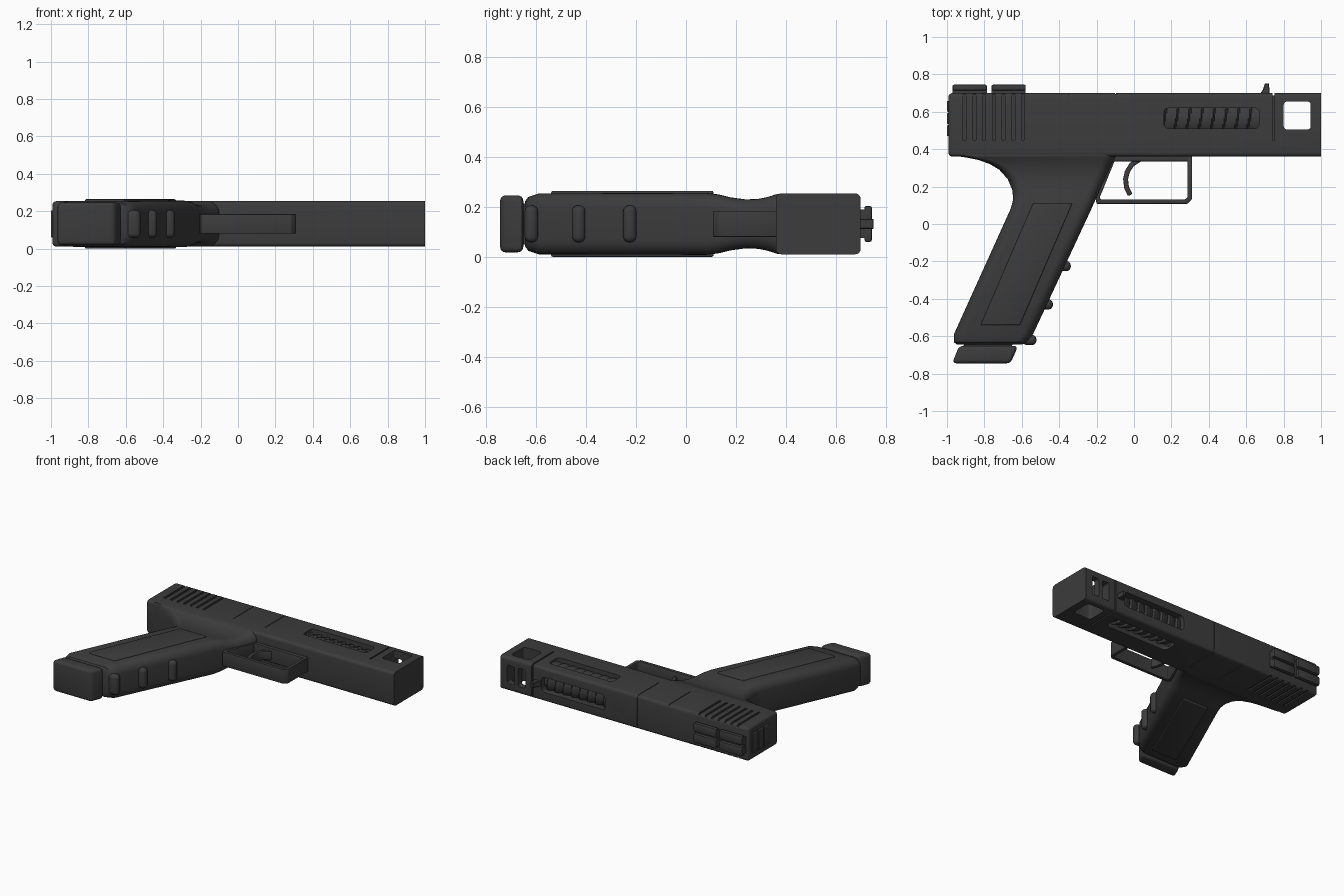
import bpy, bmesh, math
from mathutils import Vector

if "Cube" in bpy.data.objects:
    bpy.data.objects.remove(bpy.data.objects["Cube"])

C = 0.132  # mid-plane height of the whole model
mat = bpy.data.materials.new("dark_grey")
mat.diffuse_color = (0.045, 0.045, 0.045, 1)
mat.use_nodes = True
mat.node_tree.nodes["Principled BSDF"].inputs["Base Color"].default_value = mat.diffuse_color


def finish(name, bm):
    bmesh.ops.recalc_face_normals(bm, faces=bm.faces)
    me = bpy.data.meshes.new(name)
    bm.to_mesh(me)
    bm.free()
    ob = bpy.data.objects.new(name, me)
    bpy.context.collection.objects.link(ob)
    me.materials.append(mat)
    return ob


def round_edges(bm, edges, r, seg=3):
    if r:
        bmesh.ops.bevel(bm, geom=list(edges), offset=r, segments=seg, profile=0.5,
                        affect='EDGES', clamp_overlap=True)


def box(name, x, y, z, r=0.0, keep=lambda e: True, seg=3):
    bm = bmesh.new()
    bmesh.ops.create_cube(bm, size=1)
    for v in bm.verts:
        v.co = [a + (b - a) * (c + 0.5) for (a, b), c in zip((x, y, z), v.co)]
    round_edges(bm, [e for e in bm.edges if keep(e)], r, seg)
    return finish(name, bm)


def prism(name, pts, z0, z1, r=0.0, seg=3):
    bm = bmesh.new()
    f = bm.faces.new([bm.verts.new((x, y, z0)) for x, y in pts])
    ext = bmesh.ops.extrude_face_region(bm, geom=[f])["geom"]
    for v in ext:
        if isinstance(v, bmesh.types.BMVert):
            v.co.z = z1
    round_edges(bm, bm.edges, r, seg)
    return finish(name, bm)


def strip(name, pts, t, half, r):
    """Constant-width band along a path in the side plane."""
    P = [Vector(p) for p in pts]
    left, right = [], []
    for i, p in enumerate(P):
        a = (p - P[i - 1]).normalized() if i else (P[1] - p).normalized()
        b = (P[i + 1] - p).normalized() if i < len(P) - 1 else a
        n = Vector((-(a + b).y, (a + b).x)).normalized()
        n *= t / 2 / max(0.4, n.dot(Vector((-a.y, a.x))))
        left.append(p + n)
        right.append(p - n)
    return prism(name, left + right[::-1], C - half, C + half, r, 2)


def cylinder(name, r, length, loc, axis):
    bm = bmesh.new()
    bmesh.ops.create_cone(bm, cap_ends=True, segments=32, radius1=r, radius2=r, depth=length)
    q = Vector((0, 0, 1)).rotation_difference(Vector(axis))
    for v in bm.verts:
        v.co = q @ v.co + Vector(loc)
    return finish(name, bm)


def cut(ob, cutter):
    m = ob.modifiers.new("cut", 'BOOLEAN')
    m.operation, m.solver, m.object = 'DIFFERENCE', 'EXACT', cutter
    bpy.context.view_layer.objects.active = ob
    bpy.ops.object.modifier_apply(modifier=m.name)
    bpy.data.objects.remove(cutter)


# Main upper body, rounded everywhere but the front face
slide = box("slide", (-0.992, 1.0), (0.36, 0.70), (0.01, 0.254), 0.022,
            lambda e: not all(v.co.x > 0.99 for v in e.verts), 4)

# Front block windows, top vents and bore
cut(slide, box("c", (0.80, 0.945), (0.505, 0.655), (-0.1, 0.4), 0.018,
               lambda e: abs(e.verts[0].co.z - e.verts[1].co.z) > 0.1))
for x in (0.80, 0.887):
    cut(slide, box("c", (x, x + 0.058), (0.60, 0.8), (0.065, 0.199), 0.012))
cut(slide, cylinder("c", 0.045, 0.2, (1.01, 0.56, C), (1, 0, 0)))

# Long side and top openings
cut(slide, box("c", (0.16, 0.67), (0.51, 0.62), (-0.1, 0.4), 0.025))
cut(slide, box("c", (0.16, 0.67), (0.56, 0.8), (0.078, 0.186), 0.025))

# Gap behind the front block, panel lines and rear gripping grooves
grooves = [(0.745, 0.010, 0.014), (-0.35, 0.005, 0.006), (-0.10, 0.005, 0.006)]
grooves += [(-0.905 + 0.052 * i, 0.016, 0.010) for i in range(7)]
for x, w, d in grooves:
    for z in ((-0.1, 0.01 + d), (0.254 - d, 0.4)):
        cut(slide, box("c", (x - w / 2, x + w / 2), (0.45, 0.8), z))
for x, w, d in (grooves[0], grooves[2]):
    cut(slide, box("c", (x - w / 2, x + w / 2), (0.70 - d, 0.8), (-0.1, 0.4)))

# Spiral-ribbed inner tube
bm = bmesh.new()
NX, NA = 72, 40
rings = []
for i in range(NX + 1):
    x = 0.155 + 0.52 * i / NX
    ring = []
    for j in range(NA):
        a = 2 * math.pi * j / NA
        ph = (x / 0.065 + 2 * j / NA) % 1
        r = 0.092 + 0.016 * min(1, ph * 1.3)
        ring.append(bm.verts.new((x, 0.565 + r * math.cos(a), C + r * math.sin(a))))
    rings.append(ring)
for a, b in zip(rings, rings[1:]):
    for j in range(NA):
        k = (j + 1) % NA
        bm.faces.new((a[j], a[k], b[k], b[j]))
bm.faces.new(rings[0])
bm.faces.new(rings[-1])
finish("inner_tube", bm)

# Rear plate and sights
for i, y in enumerate((0.47, 0.535, 0.60)):
    box(f"rear_plate_{i}", (-1.0, -0.97), (y, y + 0.058), (0.06, 0.204), 0.005)
for i, x in enumerate((-0.97, -0.762)):
    box(f"rear_sight_base_{i}", (x, x + 0.183), (0.69, 0.722), (0.075, 0.189))
    for k, z in enumerate((0.06, 0.139)):
        box(f"rear_sight_rail_{i}{k}", (x, x + 0.183), (0.715, 0.745), (z, z + 0.065), 0.008, seg=2)
prism("front_sight", [(0.67, 0.69), (0.725, 0.69), (0.722, 0.752), (0.70, 0.752), (0.69, 0.72)],
      C - 0.02, C + 0.02, 0.003, 1)

# Grip lofted from rounded sections: y, back x, front x, half thickness
rows = [(-0.645, -0.945, -0.60, 0.09), (-0.632, -0.963, -0.57, 0.108), (-0.59, -0.963, -0.54, 0.122),
        (0.08, -0.66, -0.228, 0.124), (0.13, -0.646, -0.206, 0.118), (0.18, -0.65, -0.185, 0.106),
        (0.24, -0.675, -0.155, 0.098), (0.29, -0.72, -0.132, 0.10), (0.32, -0.77, -0.12, 0.106),
        (0.342, -0.83, -0.108, 0.112), (0.356, -0.90, -0.102, 0.117), (0.366, -0.97, -0.10, 0.12),
        (0.385, -0.97, -0.10, 0.12)]
bm = bmesh.new()
rings = []
for y, xb, xf, h in rows:
    r, ring = 0.06, []
    for q, (cx, cz) in enumerate(((xf - r, h - r), (xb + r, h - r), (xb + r, r - h), (xf - r, r - h))):
        for s in range(7):
            a = math.pi / 2 * (q + s / 6)
            ring.append(bm.verts.new((cx + r * math.cos(a), y, C + cz + r * math.sin(a))))
    rings.append(ring)
for a, b in zip(rings, rings[1:]):
    for j in range(len(a)):
        k = (j + 1) % len(a)
        bm.faces.new((a[j], a[k], b[k], b[j]))
bm.faces.new(rings[0])
bm.faces.new(rings[-1])
finish("grip", bm)

# Raised grip panels, finger ridges, base block
prism("grip_panels", [(-0.82, -0.54), (-0.61, -0.54), (-0.33, 0.11), (-0.54, 0.11)], 0.0, 0.264, 0.006)
for i, y in enumerate((-0.62, -0.43, -0.225)):
    x = -0.10 - 0.465 * (0.36 - y)
    box(f"finger_ridge_{i}", (x - 0.04, x + 0.034), (y - 0.027, y + 0.027), (0.058, 0.206), 0.024, seg=4)
prism("base_block", [(-0.972, -0.745), (-0.66, -0.745), (-0.62, -0.652), (-0.935, -0.652)],
      0.018, 0.246, 0.022, 4)
prism("base_neck", [(-0.92, -0.69), (-0.67, -0.69), (-0.63, -0.6), (-0.90, -0.6)], 0.05, 0.214)

# Finger guard and lever
strip("guard", [(-0.105, 0.365), (-0.195, 0.145), (-0.19, 0.12), (0.28, 0.12), (0.298, 0.138), (0.298, 0.365)],
      0.024, 0.052, 0.004)
box("guard_bar", (-0.12, 0.31), (0.335, 0.37), (C - 0.052, C + 0.052), 0.004)
strip("lever", [(0.03, 0.345), (-0.012, 0.318), (-0.036, 0.28), (-0.045, 0.24), (-0.04, 0.195), (-0.02, 0.155)],
      0.026, 0.032, 0.005)

# Smooth shading with sharp edges kept
for ob in bpy.data.objects:
    ob.select_set(True)
bpy.context.view_layer.objects.active = slide
bpy.ops.object.shade_smooth_by_angle(angle=math.radians(32))
